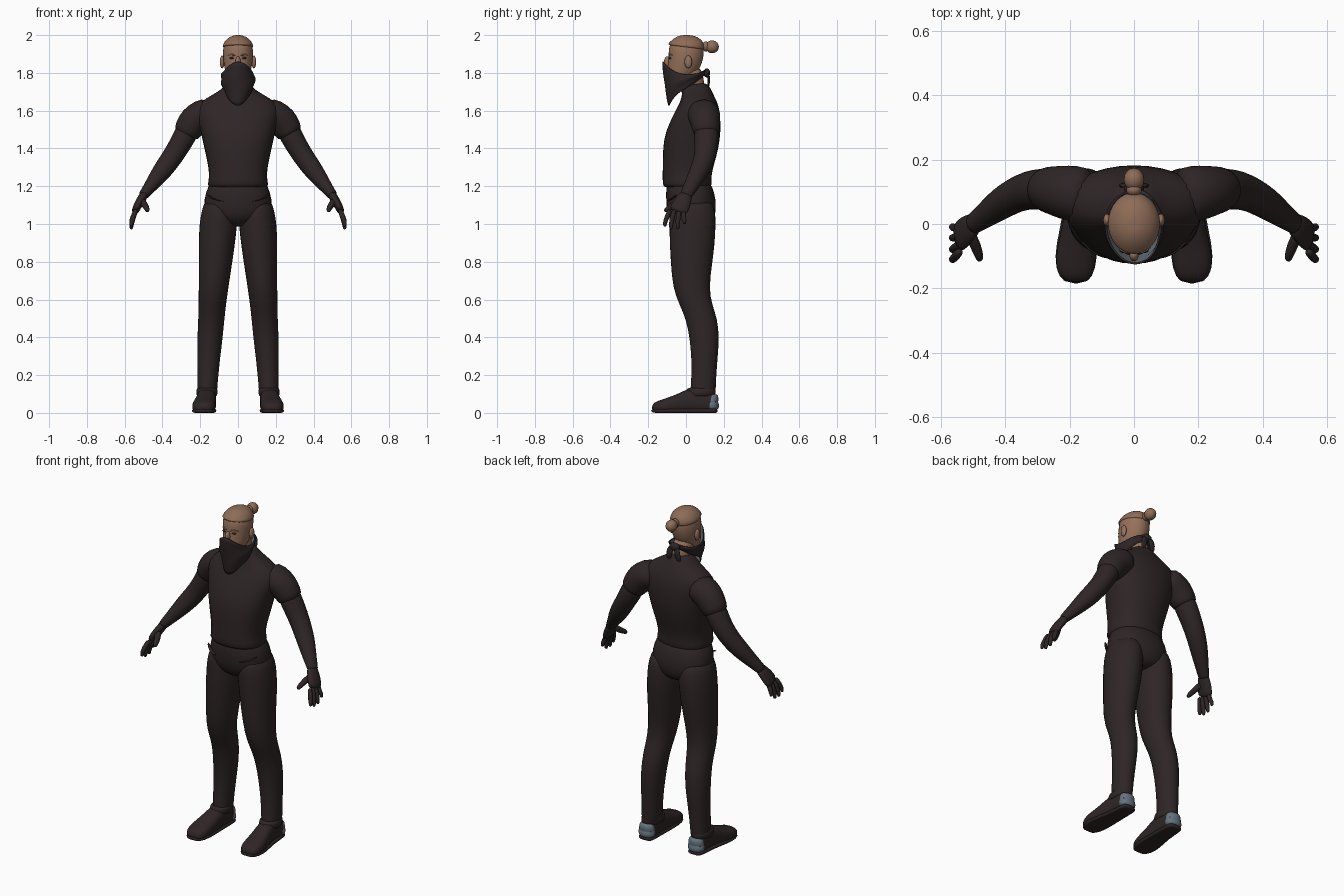
import bpy, bmesh, math
from mathutils import Vector as V


def material(name, color):
    m = bpy.data.materials.new(name)
    m.diffuse_color = (*color, 1)
    return m


CLOTH = material("dark_cloth", (0.028, 0.019, 0.019))
SKIN = material("skin", (0.30, 0.165, 0.105))
HAIR = material("hair", (0.27, 0.15, 0.095))
GREY = material("blue_grey", (0.13, 0.175, 0.21))
DARK = material("dark_eyes", (0.03, 0.02, 0.018))

SEG = 16
ALONG_Z = (V((1, 0, 0)), V((0, 1, 0)))
ALONG_Y = (V((1, 0, 0)), V((0, 0, 1)))


def finish(name, bm, mats, mirror=False, level=1):
    bmesh.ops.recalc_face_normals(bm, faces=bm.faces)
    me = bpy.data.meshes.new(name)
    bm.to_mesh(me)
    bm.free()
    ob = bpy.data.objects.new(name, me)
    bpy.context.collection.objects.link(ob)
    for m in mats:
        me.materials.append(m)
    for p in me.polygons:
        p.use_smooth = True
    if level:
        ob.modifiers.new("smooth", 'SUBSURF').levels = level
        ob.modifiers["smooth"].render_levels = level
    if mirror:
        ob.modifiers.new("mirror", 'MIRROR')
    return ob


def loft(name, sections, mat, frame=None, mirror=False, power=1.0, floor=None):
    """Skin rounded sections (x, y, z, half width, half depth) into a solid."""
    bm = bmesh.new()
    pts = [V(s[:3]) for s in sections]
    k = 3 / (2 + math.cos(2 * math.pi / SEG))
    rings = []
    for i, s in enumerate(sections):
        if frame:
            u, v = frame
        else:
            t = (pts[min(i + 1, len(pts) - 1)] - pts[max(i - 1, 0)]).normalized()
            u = V((0, 1, 0)) - t * t.y
            u.normalize()
            v = t.cross(u)
        ring = []
        for j in range(SEG):
            a = 2 * math.pi * j / SEG
            c, d = math.cos(a), math.sin(a)
            c = math.copysign(abs(c) ** power, c)
            d = math.copysign(abs(d) ** power, d)
            p = pts[i] + k * (u * c * s[3] + v * d * s[4])
            if floor is not None:
                p.z = max(p.z, floor)
            ring.append(bm.verts.new(p))
        rings.append(ring)
    for a, b in zip(rings, rings[1:]):
        for j in range(SEG):
            n = (j + 1) % SEG
            bm.faces.new((a[j], a[n], b[n], b[j]))
    bm.faces.new(rings[0])
    bm.faces.new(rings[-1])
    return finish(name, bm, [mat], mirror)


def upright(name, rows, mat, power=1.0):
    """Centred body part from rows (z, half width, front y, back y)."""
    return loft(name, [(0, (f + b) / 2, z, w, (b - f) / 2) for z, w, f, b in rows],
                mat, ALONG_Z, power=power)


def ball(name, loc, size, mat, mirror=False):
    bm = bmesh.new()
    bmesh.ops.create_uvsphere(bm, u_segments=16, v_segments=10, radius=1)
    for v in bm.verts:
        v.co = V((v.co.x * size[0], v.co.y * size[1], v.co.z * size[2])) + V(loc)
    return finish(name, bm, [mat], mirror, 0)


# Shirt body, with a loose hem over the trousers
upright("shirt", [(1.19, .155, -.115, .13), (1.205, .162, -.123, .137),
                  (1.26, .147, -.123, .13), (1.36, .168, -.122, .162),
                  (1.45, .188, -.118, .18), (1.53, .205, -.09, .183),
                  (1.60, .222, -.055, .178), (1.645, .2, -.03, .165),
                  (1.685, .135, -.02, .145), (1.715, .08, -.02, .13),
                  (1.75, .062, -.02, .115)], CLOTH, .88)
# Trousers
upright("trouser_seat", [(1.24, .13, -.09, .11), (1.20, .158, -.105, .14),
                         (1.13, .18, -.105, .158), (1.06, .178, -.1, .158),
                         (1.01, .12, -.07, .14), (.985, .04, -.03, .09)], CLOTH, .9)
loft("trouser_leg", [(.098, .03, 1.14, .075, .10), (.10, .033, 1.07, .092, .122),
                     (.104, .035, 1.0, .1, .122), (.112, .033, .9, .096, .119),
                     (.118, .03, .8, .088, .11), (.13, .025, .66, .078, .095),
                     (.136, .053, .57, .072, .086), (.141, .082, .5, .069, .083),
                     (.148, .098, .4, .067, .078), (.155, .098, .29, .06, .069),
                     (.16, .095, .2, .056, .065), (.163, .09, .12, .052, .067),
                     (.164, .088, .06, .05, .066)], CLOTH, ALONG_Z, True)
loft("pocket", [(.165, -.05, 1.155, .006, .006), (.12, -.088, 1.125, .011, .011),
                (.075, -.104, 1.12, .006, .006)], CLOTH, ALONG_Z, True)

# Sleeves, arms and hands
loft("sleeve", [(.13, .085, 1.60, .085, .075), (.19, .095, 1.58, .088, .082),
                (.235, .102, 1.545, .079, .084), (.265, .107, 1.50, .071, .073),
                (.282, .109, 1.465, .066, .066)], CLOTH, None, True)
loft("arm", [(.25, .105, 1.53, .065, .062), (.285, .109, 1.46, .064, .06),
             (.325, .106, 1.39, .06, .056), (.365, .092, 1.33, .054, .054),
             (.41, .066, 1.27, .05, .05), (.455, .032, 1.21, .041, .037),
             (.495, .004, 1.16, .033, .027), (.505, -.004, 1.145, .033, .026)],
     CLOTH, None, True)
loft("palm", [(.49, .006, 1.165, .032, .024), (.513, -.012, 1.13, .043, .023),
              (.535, -.032, 1.09, .05, .022), (.548, -.045, 1.06, .047, .018)],
     CLOTH, None, True)
for i, (y0, y1, z) in enumerate([(-.082, -.112, .985), (-.058, -.080, .97),
                                 (-.033, -.043, .972), (-.010, -.008, .998)]):
    loft(f"finger_{i + 1}", [(.538, y0, 1.08, .013, .014),
                             (.556, (y0 + y1) / 2 - .005, 1.035, .0125, .0135),
                             (.565, y1, z + .02, .0115, .012),
                             (.565, y1, z, .007, .007)], CLOTH, None, True)
loft("thumb", [(.512, -.025, 1.13, .018, .018), (.493, -.065, 1.10, .017, .017),
               (.481, -.098, 1.08, .014, .014), (.478, -.115, 1.066, .009, .009)],
     CLOTH, None, True)

# Shoes with soles, cuffs and grey heel guards
loft("shoe", [(.165, .165, .05, .035, .04), (.165, .15, .055, .046, .055),
              (.165, .09, .065, .05, .068), (.167, .02, .065, .05, .068),
              (.174, -.04, .045, .056, .056), (.181, -.10, .036, .063, .043),
              (.182, -.15, .03, .058, .034), (.18, -.182, .025, .036, .02)],
     CLOTH, ALONG_Y, True, .8, .008)
loft("sole", [(.165, .168, .011, .035, .012), (.165, .15, .011, .048, .013),
              (.168, .03, .011, .05, .013), (.178, -.06, .011, .064, .013),
              (.182, -.14, .011, .064, .013), (.18, -.187, .011, .036, .011)],
     CLOTH, ALONG_Y, True, .6, 0)
loft("shoe_cuff", [(.164, .08, .135, .05, .07), (.164, .08, .125, .056, .077),
                   (.165, .078, .10, .057, .08), (.165, .075, .08, .05, .075)],
     CLOTH, ALONG_Z, True)
loft("heel_guard", [(.165, .138, .018, .038, .028), (.165, .139, .025, .049, .036),
                    (.165, .138, .05, .051, .037), (.165, .135, .057, .046, .033),
                    (.165, .137, .064, .048, .036), (.165, .138, .092, .043, .033),
                    (.165, .136, .1, .03, .024)], GREY, ALONG_Z, True)

# Neck, head and hair
upright("neck", [(1.68, .06, -.035, .105), (1.75, .056, -.035, .095),
                 (1.84, .055, -.04, .085)], SKIN)
upright("head", [(1.735, .03, -.095, -.03), (1.755, .048, -.1, .02),
                 (1.80, .066, -.1, .06), (1.85, .076, -.094, .085),
                 (1.90, .08, -.092, .095), (1.94, .078, -.09, .094),
                 (1.97, .064, -.072, .08), (1.988, .04, -.045, .055),
                 (1.994, .015, -.02, .025)], SKIN)
hair = upright("hair", [(1.933, .079, -.091, .096), (1.94, .083, -.096, .1),
                        (1.965, .073, -.084, .092), (1.985, .053, -.062, .07),
                        (1.997, .028, -.035, .042), (2.0, .01, -.015, .02)], HAIR)
for v in hair.data.vertices:  # hairline slopes down to the back
    if v.co.z < 1.95:
        v.co.z -= .13 * v.co.y
ball("hair_bun", (0, .138, 1.938), (.032, .036, .034), HAIR)
ball("bun_tie", (0, .105, 1.94), (.024, .02, .027), HAIR)
ball("ear", (.084, .012, 1.858), (.012, .02, .034), SKIN, True)
ball("nose", (0, -.098, 1.858), (.014, .018, .03), SKIN)
ball("eye", (.031, -.083, 1.878), (.014, .007, .006), DARK, True)
loft("brow", [(.012, -.092, 1.892, .003, .004), (.032, -.087, 1.897, .004, .005),
              (.054, -.07, 1.893, .003, .003)], HAIR, None, True)

# Face scarf: draped ring, pointed at the front, grey lining
bm = bmesh.new()
N, ROWS = 32, 7
grid = []
for r in range(ROWS):
    t = r / (ROWS - 1)
    row = []
    for j in range(N):
        a = 2 * math.pi * j / N
        f = (1 + math.cos(a)) / 2
        top = 1.815 - .025 * math.sin(a) ** 2 + .045 * f ** 4
        bottom = 1.765 - .10 * f - .04 * f ** 6
        bulge = .010 * math.sin(math.pi * t) + .004 * math.sin(t * 9 + 3 * a)
        rx = .087 + bulge - .012 * t
        ry = .118 + bulge * .5 - .032 * t
        row.append(bm.verts.new((rx * math.sin(a), -.008 - ry * math.cos(a),
                                 top + (bottom - top) * t)))
    grid.append(row)
for a, b in zip(grid, grid[1:]):
    for j in range(N):
        n = (j + 1) % N
        bm.faces.new((a[j], b[j], b[n], a[n]))
scarf = finish("scarf", bm, [CLOTH, GREY], level=1)
if sum(p.normal.dot(V((p.center.x, p.center.y, 0))) for p in scarf.data.polygons) < 0:
    scarf.data.flip_normals()
sol = scarf.modifiers.new("lining", 'SOLIDIFY')
sol.thickness = .006
sol.offset = -1
sol.material_offset = 1
# Scarf knot and tails
ball("scarf_knot", (0, .11, 1.80), (.032, .018, .024), CLOTH)
loft("scarf_tail", [(.012, .112, 1.805, .008, .014), (.026, .122, 1.775, .008, .02),
                    (.032, .12, 1.735, .006, .018), (.034, .113, 1.715, .003, .004)],
     CLOTH, None, True)
